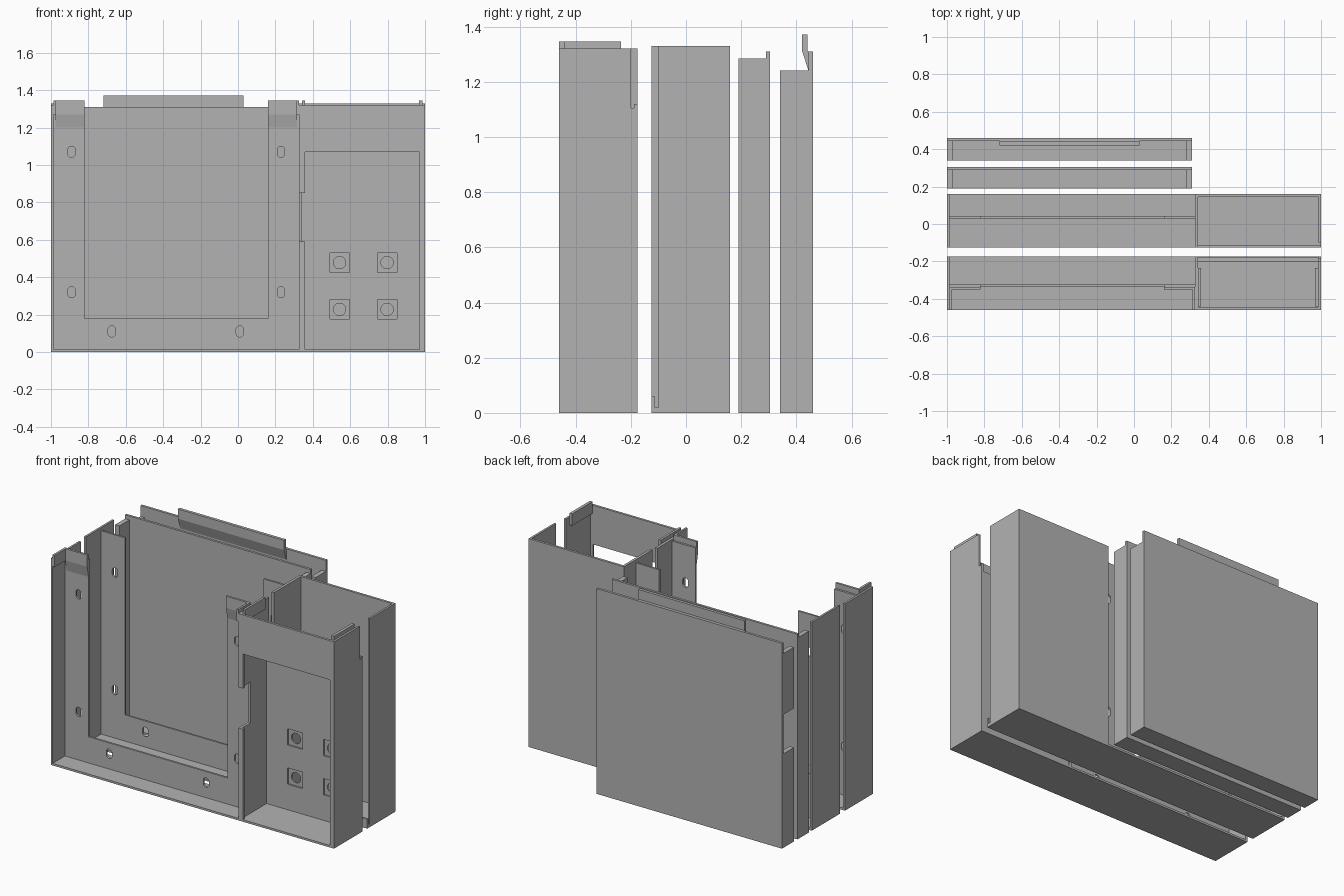
import bpy
import bmesh
import math

cube = bpy.data.objects.get("Cube")
if cube:
    bpy.data.objects.remove(cube, do_unlink=True)

grey = bpy.data.materials.new("plain_grey")
grey.use_nodes = True
grey.diffuse_color = (0.45, 0.45, 0.45, 1)
grey.node_tree.nodes["Principled BSDF"].inputs["Base Color"].default_value = (0.45, 0.45, 0.45, 1)


def prisms(name, outlines, axis, lo, hi):
    """Extrude closed outlines along x or y into one object."""
    bm = bmesh.new()
    for outline in outlines:
        place = (lambda p, d: (d, p[0], p[1])) if axis == "x" else (lambda p, d: (p[0], d, p[1]))
        face = bm.faces.new([bm.verts.new(place(p, lo)) for p in outline])
        ext = bmesh.ops.extrude_face_region(bm, geom=[face])
        verts = [g for g in ext["geom"] if isinstance(g, bmesh.types.BMVert)]
        bmesh.ops.translate(bm, verts=verts, vec=place((0, 0), hi - lo))
    bmesh.ops.recalc_face_normals(bm, faces=bm.faces)
    mesh = bpy.data.meshes.new(name)
    bm.to_mesh(mesh)
    bm.free()
    mesh.materials.append(grey)
    obj = bpy.data.objects.new(name, mesh)
    bpy.context.collection.objects.link(obj)
    return obj


def rect(x0, x1, z0, z1):
    return [(x0, z0), (x1, z0), (x1, z1), (x0, z1)]


def box(name, x0, x1, y0, y1, z0, z1):
    return prisms(name, [rect(x0, x1, z0, z1)], "y", y0, y1)


def oval(cx, cz, r, straight, n=16):
    pts = []
    for i in range(n):
        a = math.tau * (i + 0.5) / n
        pts.append((cx + r * math.cos(a), cz + r * math.sin(a) + math.copysign(straight, math.sin(a))))
    return pts


def cut(obj, outlines, y0, y1):
    """Cut outlines out of a plate, then remove the cutter."""
    cutter = prisms("cutter", outlines, "y", y0, y1)
    cutter.hide_render = True
    mod = obj.modifiers.new("cut", "BOOLEAN")
    mod.operation = "DIFFERENCE"
    mod.solver = "EXACT"
    mod.object = cutter
    bpy.context.view_layer.objects.active = obj
    bpy.ops.object.modifier_apply(modifier=mod.name)
    bpy.data.objects.remove(cutter, do_unlink=True)


T = 0.013                      # sheet thickness
DIV0, DIV1 = 0.325, 0.342      # divider between tray and box
SLOTS = [(-0.89, 1.07), (-0.89, 0.32), (0.23, 1.07), (0.23, 0.32), (-0.675, 0.11), (0.01, 0.11)]


def mounting_plate(name, y0, y1, top):
    """U-shaped plate with oval screw slots."""
    plate = box(name, -1 + T, DIV0, y0, y1, T, top)
    outlines = [rect(-0.82, 0.16, 0.18, 2)] + [oval(x, z, 0.02, 0.01) for x, z in SLOTS]
    cut(plate, outlines, y0 - 0.02, y1 + 0.02)


# Front shell: tray and open box
F0, F1, FT = -0.46, -0.175, 1.32
box("front_shell_floor", -1, 1 - T, F0, F1, 0, T)
box("front_shell_right_wall", -1, -1 + T, F0, F1, T, FT)
prisms("front_shell_left_wall", [[
    (F0, 0), (F1, 0), (F1, 1.12), (-0.188, 1.12), (-0.188, 1.105),
    (-0.2, 1.105), (-0.2, FT), (F0, FT)]], "x", 1 - T, 1)
prisms("front_shell_divider", [[
    (F0, T), (F1, T), (F1, FT), (F0, FT), (F0, 0.85),
    (-0.36, 0.85), (-0.36, 0.59), (F0, 0.59)]], "x", DIV0, DIV1)
mounting_plate("front_mounting_plate", -0.336, -0.323, 1.31)

# Front frame around the box window
box("window_header", DIV1, 1 - T, F0, F0 + 0.015, 1.07, FT)
box("window_frame_left", 0.97, 1 - T, F0, F0 + 0.015, T, 1.07)
for name, z0, z1 in (("lower", T, 0.59), ("upper", 0.85, 1.07)):
    box("window_frame_right_" + name, DIV1, 0.357, F0, F0 + 0.015, z0, z1)

# Recessed panel behind the window, four button pockets with round holes
panel = box("button_panel", DIV1, 1 - T, -0.2, -0.18, T, 1.07)
pockets = [(x, z) for x in (0.543, 0.797) for z in (0.228, 0.478)]
cut(panel, [rect(x - 0.052, x + 0.052, z - 0.052, z + 0.052) for x, z in pockets], -0.25, -0.19)
cut(panel, [oval(x, z, 0.033, 0, 24) for x, z in pockets], -0.25, -0.15)

# Top lips of the box and tray
for name, x0, x1 in (("right", DIV1, 0.357), ("left", 0.968, 1 - T)):
    box("box_lip_" + name, x0, x1, -0.44, -0.235, 1.27, 1.345)
for name, x0, x1 in (("right", -1 + T, -0.972), ("left", 0.312, DIV0)):
    box("tray_lip_" + name, x0, x1, F0, -0.336, 1.27, 1.345)
for name, x0, x1 in (("right", -0.975, -0.82), ("left", 0.16, 0.315)):
    prisms("tray_tab_" + name, [[
        (-0.336, 1.2), (-0.336, 1.345), (-0.35, 1.345), (-0.35, 1.27)]], "x", x0, x1)

# Middle shell: tray and closed-back box
M0, M1, MT = -0.125, 0.16, 1.33
box("middle_shell_floor", -1, 1 - T, M0, M1, 0, T)
box("middle_shell_right_wall", -1, -1 + T, M0, M1, T, MT)
box("middle_shell_divider", DIV0, DIV1, M0, M1, T, MT)
box("middle_box_back", DIV1, 1 - T, M1 - 0.015, M1, T, MT)
prisms("middle_shell_left_wall", [[
    (M0, 0), (M1, 0), (M1, MT), (-0.1, MT), (-0.1, 0.02),
    (-0.113, 0.02), (-0.113, 0.06), (M0, 0.06)]], "x", 1 - T, 1)
box("middle_box_floor_lip", DIV1, 1 - T, M0, -0.113, T, 0.06)
mounting_plate("middle_mounting_plate", 0.03, 0.042, 1.31)


def cover(name, y0, y1, side_top, back, notch):
    """Shallow cover, open to the front and the top."""
    right, left, side = -1, 0.31, 0.03
    box(name + "_floor", right, left, y0, y1, 0, T)
    box(name + "_back", right, left, y1 - back, y1, T, 1.31)
    box(name + "_left_wall", left - side, left, y0, y1 - back, T, side_top)
    spans = [(T, 0.6), (0.85, side_top)] if notch else [(T, side_top)]
    prisms(name + "_right_wall", [rect(y0, y1 - back, a, b) for a, b in spans], "x", right, right + side)


# Inner and rear covers
cover("inner_cover", 0.19, 0.305, 1.285, 0.015, False)
cover("rear_cover", 0.34, 0.46, 1.24, 0.016, True)

# Bent clip on the rear cover
prisms("rear_clip", [[
    (0.444, 1.24), (0.444, 1.31), (0.44, 1.31), (0.44, 1.372),
    (0.421, 1.372), (0.421, 1.31)]], "x", -0.72, 0.03)
